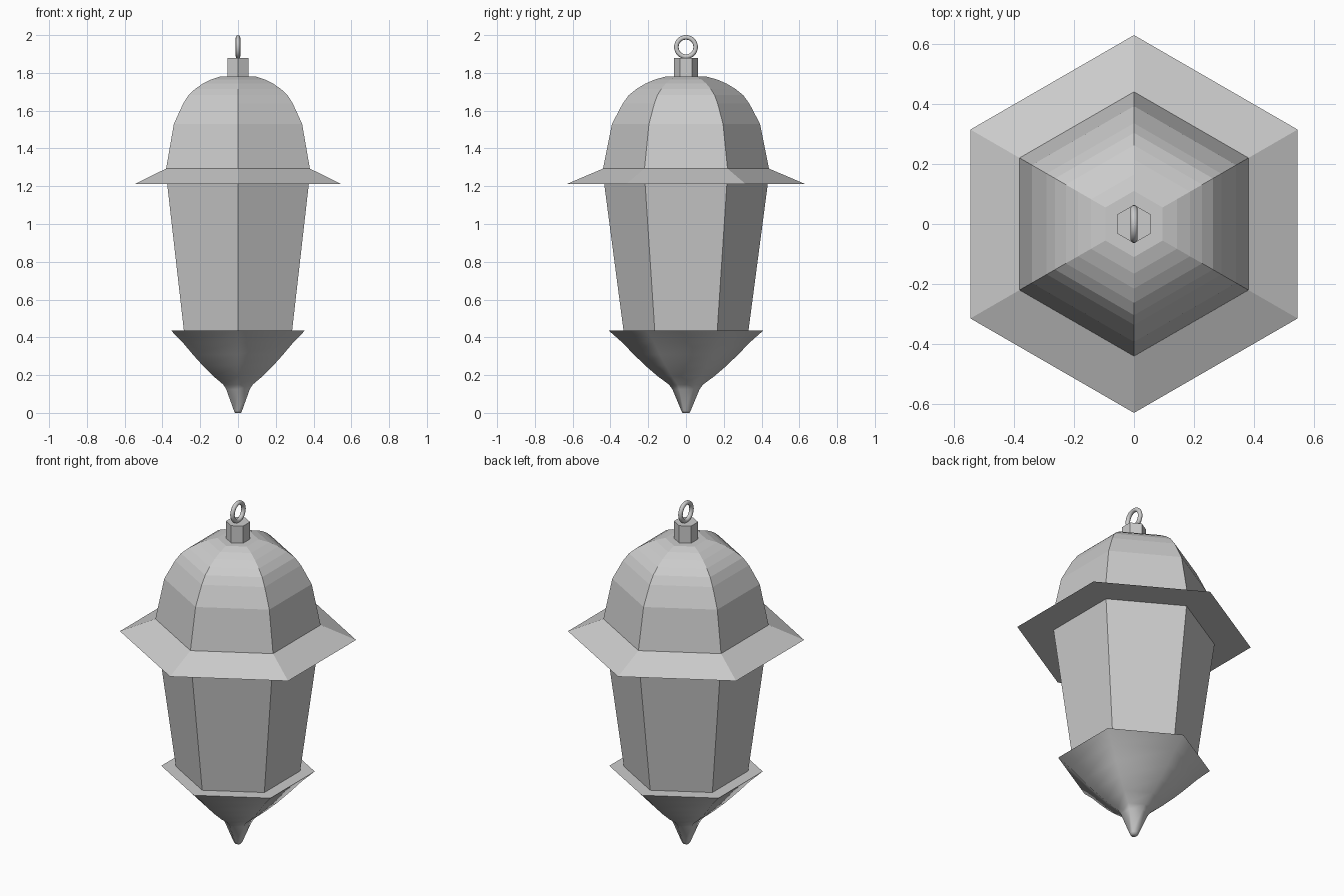
import bpy, bmesh
from math import cos, sin, pi, radians

if "Cube" in bpy.data.objects:
    bpy.data.objects.remove(bpy.data.objects["Cube"])

def hex_loft(name, profile, smooth=None):
    """Stack hexagons (corner radius, z), points on +-y, capped at both ends."""
    bm = bmesh.new()
    rings = [[bm.verts.new((r * cos(pi / 2 + i * pi / 3), r * sin(pi / 2 + i * pi / 3), z))
              for i in range(6)] for r, z in profile]
    for a, b in zip(rings, rings[1:]):
        for i in range(6):
            j = (i + 1) % 6
            bm.faces.new((a[i], a[j], b[j], b[i]))
    bm.faces.new(rings[0][::-1])
    bm.faces.new(rings[-1])
    bmesh.ops.recalc_face_normals(bm, faces=bm.faces)
    me = bpy.data.meshes.new(name)
    bm.to_mesh(me)
    bm.free()
    ob = bpy.data.objects.new(name, me)
    bpy.context.collection.objects.link(ob)
    if smooth:
        bpy.context.view_layer.objects.active = ob
        ob.select_set(True)
        bpy.ops.object.shade_smooth_by_angle(angle=radians(smooth))
        ob.select_set(False)
    return ob

# Pointed base with drop tip
hex_loft("base_drop", [(0.018, 0), (0.025, 0.012), (0.072, 0.125), (0.09, 0.15),
                       (0.15, 0.194), (0.215, 0.25), (0.275, 0.308),
                       (0.34, 0.375), (0.408, 0.435)], 65)

# Tapered lantern body
hex_loft("lantern_body", [(0.33, 0.43), (0.434, 1.22)])

# Flared brim
hex_loft("roof_brim", [(0.628, 1.213), (0.44, 1.293)])

# Faceted dome roof
hex_loft("roof_dome", [(0.44, 1.29), (0.392, 1.53), (0.335, 1.638), (0.303, 1.682),
                       (0.262, 1.715), (0.215, 1.743), (0.165, 1.765),
                       (0.11, 1.78)])

# Hexagonal cap block
hex_loft("cap_block", [(0.064, 1.775), (0.064, 1.88)])

# Hanging ring
bpy.ops.mesh.primitive_torus_add(location=(0, 0, 1.937), rotation=(0, pi / 2, 0),
                                 major_radius=0.051, minor_radius=0.012,
                                 major_segments=32, minor_segments=12)
ring = bpy.context.object
ring.name = "hanging_ring"
bpy.ops.object.shade_smooth()
